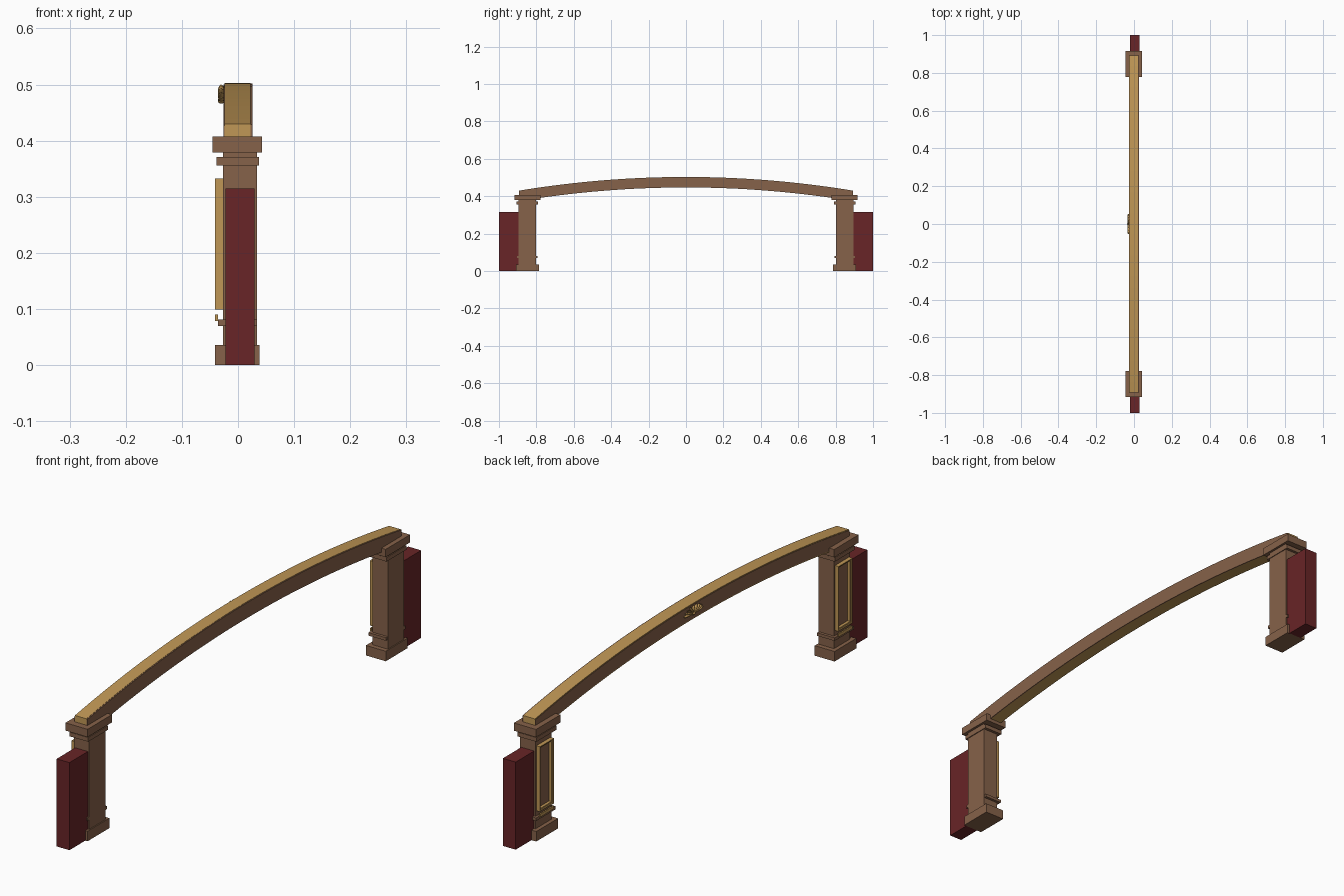
import bpy, math
from mathutils import Vector

cube = bpy.data.objects.get("Cube")
if cube:
    bpy.data.objects.remove(cube, do_unlink=True)


def material(name, rgb):
    m = bpy.data.materials.new(name)
    m.use_nodes = True
    m.diffuse_color = (*rgb, 1)
    m.node_tree.nodes["Principled BSDF"].inputs["Base Color"].default_value = (*rgb, 1)
    return m


BROWN = material("brown_stone", (0.24, 0.122, 0.067))
GOLD = material("gold", (0.53, 0.31, 0.092))
RED = material("dark_red", (0.138, 0.018, 0.02))


def mesh_object(name, verts, faces, mat):
    me = bpy.data.meshes.new(name)
    me.from_pydata(verts, [], faces)
    me.materials.append(mat)
    ob = bpy.data.objects.new(name, me)
    bpy.context.collection.objects.link(ob)
    return ob


def box(name, x, y, z, mat):
    y = sorted(y)
    verts = [(a, b, c) for a in x for b in y for c in z]
    faces = [(0, 1, 3, 2), (4, 6, 7, 5), (0, 4, 5, 1),
             (2, 3, 7, 6), (0, 2, 6, 4), (1, 5, 7, 3)]
    return mesh_object(name, verts, faces, mat)


def frame(name, x, y, z, w, mat):
    """Rectangular picture frame lying in the y-z plane."""
    (y0, y1), (z0, z1) = sorted(y), z
    outer = [(y0, z0), (y1, z0), (y1, z1), (y0, z1)]
    inner = [(y0 + w, z0 + w), (y1 - w, z0 + w), (y1 - w, z1 - w), (y0 + w, z1 - w)]
    verts = [(a, *p) for a in x for ring in (outer, inner) for p in ring]
    faces = []
    for i in range(4):
        j = (i + 1) % 4
        faces += [(i, i + 4, j + 4, j), (i + 8, j + 8, j + 12, i + 12),
                  (i, j, j + 8, i + 8), (i + 4, i + 12, j + 12, j + 4)]
    return mesh_object(name, verts, faces, mat)


# Arched beam layers share one curve
HALF, TOP, RISE, DEPTH = 0.893, 0.503, 0.073, 0.056


def arch(name, x, low, high, mat, steps=32):
    """Curved strip; low and high are offsets down from the arch top."""
    verts = []
    for i in range(steps + 1):
        y = HALF * (2 * i / steps - 1)
        z = TOP - RISE * (y / HALF) ** 2
        verts += [(x[0], y, z - low), (x[1], y, z - low),
                  (x[1], y, z - high), (x[0], y, z - high)]
    faces = [(0, 1, 2, 3), tuple(4 * steps + k for k in (3, 2, 1, 0))]
    for i in range(steps):
        a, b = 4 * i, 4 * i + 4
        faces += [(a + k, b + k, b + (k + 1) % 4, a + (k + 1) % 4) for k in range(4)]
    return mesh_object(name, verts, faces, mat)


arch("beam_core", (-0.024, 0.022), DEPTH, 0, GOLD)
arch("beam_left_face", (0.022, 0.026), DEPTH, 0.001, BROWN)
arch("beam_right_face", (-0.0255, -0.024), DEPTH - 0.004, 0.003, BROWN)

# Posts, mirrored front and back
for s, end in ((-1, "front"), (1, "back")):
    def part(name, x, y, z, mat=BROWN):
        return box(f"{end}_{name}", x, (s * y[0], s * y[1]), z, mat)

    part("post", (-0.027, 0.034), (0.803, 0.895), (0, 0.38))
    part("base", (-0.041, 0.038), (0.786, 0.91), (0, 0.036))
    part("lower_moulding", (-0.036, 0.0335), (0.793, 0.904), (0.07, 0.081))
    part("upper_moulding", (-0.038, 0.037), (0.792, 0.905), (0.356, 0.371))
    part("cap", (-0.045, 0.043), (0.778, 0.917), (0.379, 0.407))
    part("side_wall", (-0.022, 0.029), (0.895, 1.0), (0, 0.315), RED)
    part("gold_bead", (-0.041, -0.036), (0.81, 0.888), (0.079, 0.09), GOLD)
    frame(f"{end}_panel_frame", (-0.037, -0.027), (s * 0.809, s * 0.889),
          (0.099, 0.333), 0.008, GOLD)
    frame(f"{end}_panel_lip", (-0.041, -0.037), (s * 0.809, s * 0.889),
          (0.099, 0.333), 0.003, GOLD)

# Fan ornament at the crown of the arch
root = Vector((-0.03, 0, 0.471))
for i in range(9):
    a = math.pi * (i + 0.5) / 9
    tip = Vector((0, 0.055 * math.cos(a), 0.029 * math.sin(a)))
    bpy.ops.mesh.primitive_uv_sphere_add(
        segments=10, ring_count=6, location=root + tip * 0.55,
        rotation=(math.atan2(tip.z, tip.y), 0, 0))
    petal = bpy.context.object
    petal.name = f"fan_petal_{i + 1}"
    petal.scale = (0.006, tip.length * 0.46, 0.0035)
    petal.data.materials.append(GOLD)
    bpy.ops.object.shade_smooth_by_angle()
bpy.ops.mesh.primitive_uv_sphere_add(segments=12, ring_count=8, location=root)
boss = bpy.context.object
boss.name = "fan_boss"
boss.scale = (0.006, 0.009, 0.005)
boss.data.materials.append(GOLD)
bpy.ops.object.shade_smooth_by_angle()
